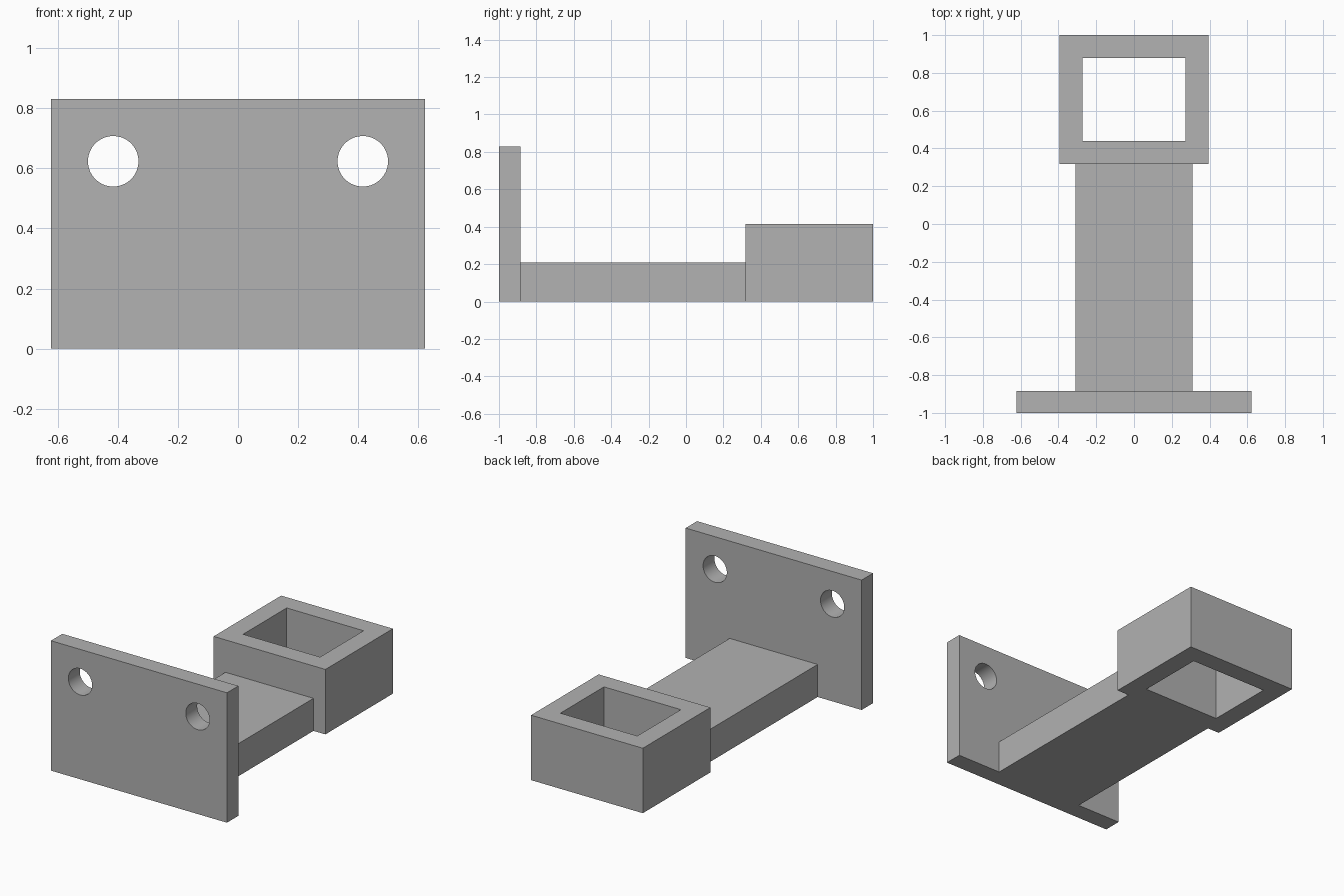
import bpy
import math

cube = bpy.data.objects.get("Cube")
if cube:
    bpy.data.objects.remove(cube, do_unlink=True)

grey = bpy.data.materials.new("plain_grey")
grey.use_nodes = True
colour = (0.445, 0.445, 0.445, 1)
grey.diffuse_color = colour
grey.node_tree.nodes["Principled BSDF"].inputs["Base Color"].default_value = colour


def box(name, x, y, z):
    """Box spanning the given (low, high) range on each axis."""
    spans = (x, y, z)
    bpy.ops.mesh.primitive_cube_add(size=1, location=[(a + b) / 2 for a, b in spans])
    ob = bpy.context.object
    ob.name = name
    ob.scale = [b - a for a, b in spans]
    bpy.ops.object.transform_apply(location=False, rotation=False, scale=True)
    ob.data.materials.append(grey)
    return ob


def combine(target, tool, operation):
    """Apply a boolean and remove the tool object."""
    tool.hide_render = True
    mod = target.modifiers.new("boolean", "BOOLEAN")
    mod.operation = operation
    mod.solver = "EXACT"
    mod.object = tool
    bpy.context.view_layer.objects.active = target
    bpy.ops.object.modifier_apply(modifier=mod.name)
    bpy.data.objects.remove(tool, do_unlink=True)


PLATE_BACK = -0.885
SOCKET_FRONT = 0.318

# Mounting plate with two bolt holes
plate = box("mounting_plate", (-0.622, 0.622), (-1, PLATE_BACK), (0, 0.83))
for side in (-1, 1):
    bpy.ops.mesh.primitive_cylinder_add(
        vertices=64, radius=0.084, depth=0.5,
        location=(side * 0.415, -0.94, 0.623), rotation=(math.pi / 2, 0, 0))
    drill = bpy.context.object
    drill.data.materials.append(grey)
    combine(plate, drill, "DIFFERENCE")

# Arm joining plate and socket
arm = box("support_arm", (-0.311, 0.311), (PLATE_BACK, SOCKET_FRONT), (0, 0.208))

# Square socket, open at top and bottom
socket = box("square_socket", (-0.395, 0.395), (SOCKET_FRONT, 1), (0, 0.415))
opening = box("socket_opening", (-0.272, 0.272), (0.44, 0.88), (-0.2, 0.6))
combine(socket, opening, "DIFFERENCE")

# Smooth only the bolt hole walls
bpy.ops.object.select_all(action="DESELECT")
plate.select_set(True)
bpy.context.view_layer.objects.active = plate
bpy.ops.object.shade_smooth_by_angle(angle=math.radians(30))
